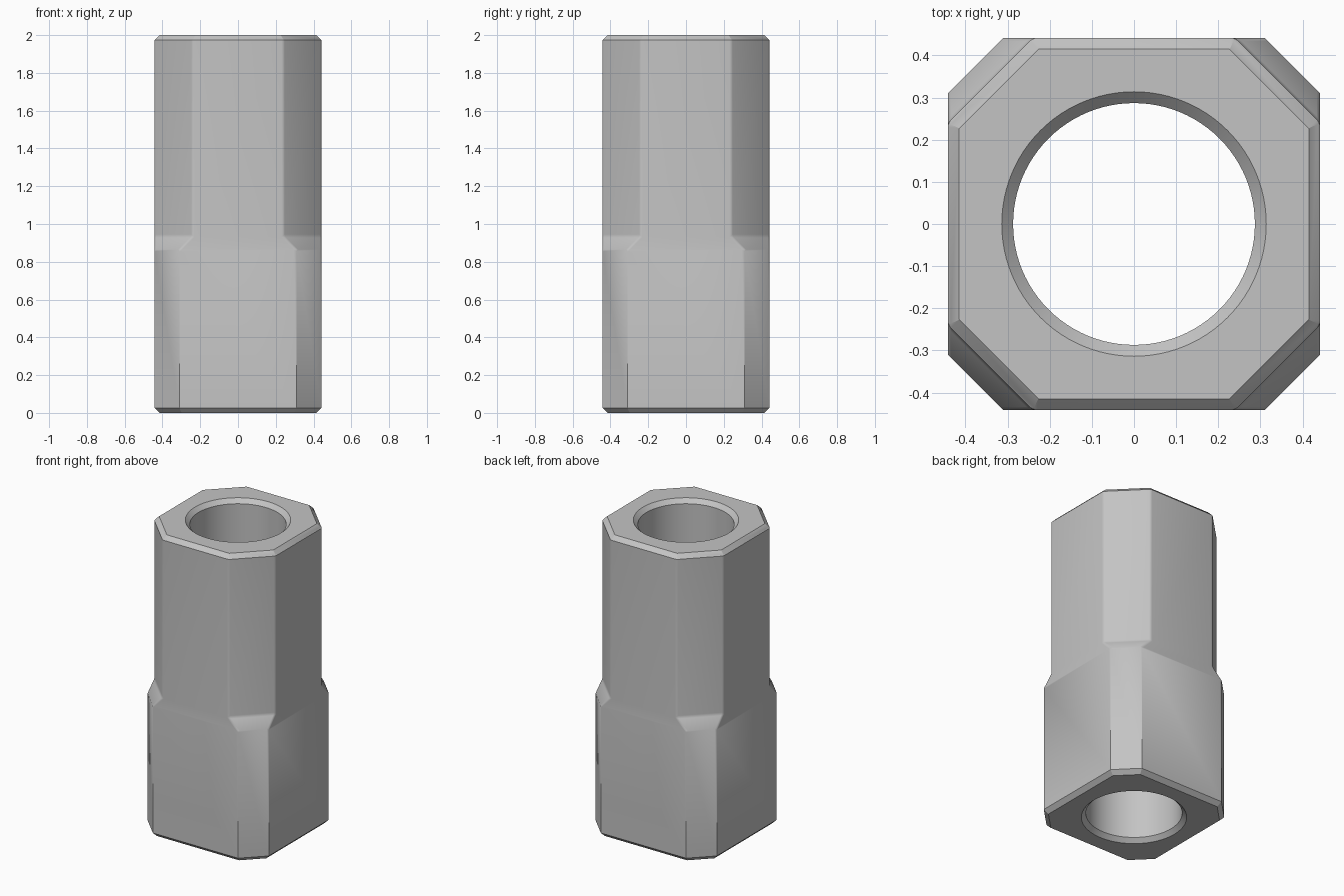
import bpy
import bmesh
import math

cube = bpy.data.objects.get("Cube")
if cube:
    bpy.data.objects.remove(cube, do_unlink=True)

HALF = 0.442      # half width across the flats
LOW, UP = 0.31, 0.24   # half width of each flat below and above the shoulder
STEP = 0.865      # height where the corner shoulders begin
CHAMFER = 0.027
BORE = 0.287


def octagon(half, flat, z):
    """Square with cut corners, counter-clockwise."""
    corner = [(half, -flat), (half, flat)]
    turns = [(1, 0), (0, 1), (-1, 0), (0, -1)]
    return [(x * c - y * s, x * s + y * c, z) for c, s in turns for x, y in corner]


def circle(radius, z, sides=96):
    angles = [2 * math.pi * i / sides for i in range(sides)]
    return [(radius * math.cos(a), radius * math.sin(a), z) for a in angles]


def loft(bm, rings):
    """Open wall through rings of equal count."""
    loops = [[bm.verts.new(p) for p in ring] for ring in rings]
    count = len(loops[0])
    for lower, upper in zip(loops, loops[1:]):
        for i in range(count):
            j = (i + 1) % count
            bm.faces.new((lower[i], lower[j], upper[j], upper[i]))


def milled_edge(edge):
    """Creased edges of the corner cuts, from the shoulder to the top chamfer."""
    heights = [v.co.z for v in edge.verts]
    return (max(heights) > STEP + 0.01 and min(heights) < 1.9
            and edge.calc_face_angle(0) > 0.01)


bm = bmesh.new()

# Stepped octagonal outside
INSET = HALF - CHAMFER
loft(bm, [
    octagon(INSET, LOW - 0.011, 0),
    octagon(HALF, LOW, CHAMFER),
    octagon(HALF, LOW, STEP),
    octagon(HALF, UP, STEP + 0.07),
    octagon(HALF, UP, 2 - CHAMFER),
    octagon(INSET, UP - 0.013, 2),
])
bm.normal_update()
bmesh.ops.bevel(bm, geom=[e for e in bm.edges if milled_edge(e)], offset=0.01,
                offset_type='OFFSET', segments=3, profile=0.5,
                affect='EDGES', clamp_overlap=True)

# Through bore with a chamfer at each mouth
flare = BORE + CHAMFER
loft(bm, [circle(flare, 0), circle(BORE, CHAMFER),
          circle(BORE, 2 - CHAMFER), circle(flare, 2)])

# Flat end faces between the outside and the bore
for z in (0, 2):
    rim = [e for e in bm.edges if e.is_boundary
           and all(abs(v.co.z - z) < 0.001 for v in e.verts)]
    bmesh.ops.triangle_fill(bm, edges=rim, use_beauty=True, normal=(0, 0, z - 1))
bmesh.ops.recalc_face_normals(bm, faces=bm.faces)

mesh = bpy.data.meshes.new("sleeve_body")
bm.to_mesh(mesh)
bm.free()
body = bpy.data.objects.new("sleeve_body", mesh)
bpy.context.collection.objects.link(body)

# Plain grey finish
grey = bpy.data.materials.new("plain_grey")
grey.use_nodes = True
colour = (0.55, 0.55, 0.55, 1)
grey.diffuse_color = colour
grey.node_tree.nodes["Principled BSDF"].inputs["Base Color"].default_value = colour
mesh.materials.append(grey)

bpy.ops.object.select_all(action='DESELECT')
body.select_set(True)
bpy.context.view_layer.objects.active = body
bpy.ops.object.shade_smooth_by_angle(angle=math.radians(30))
